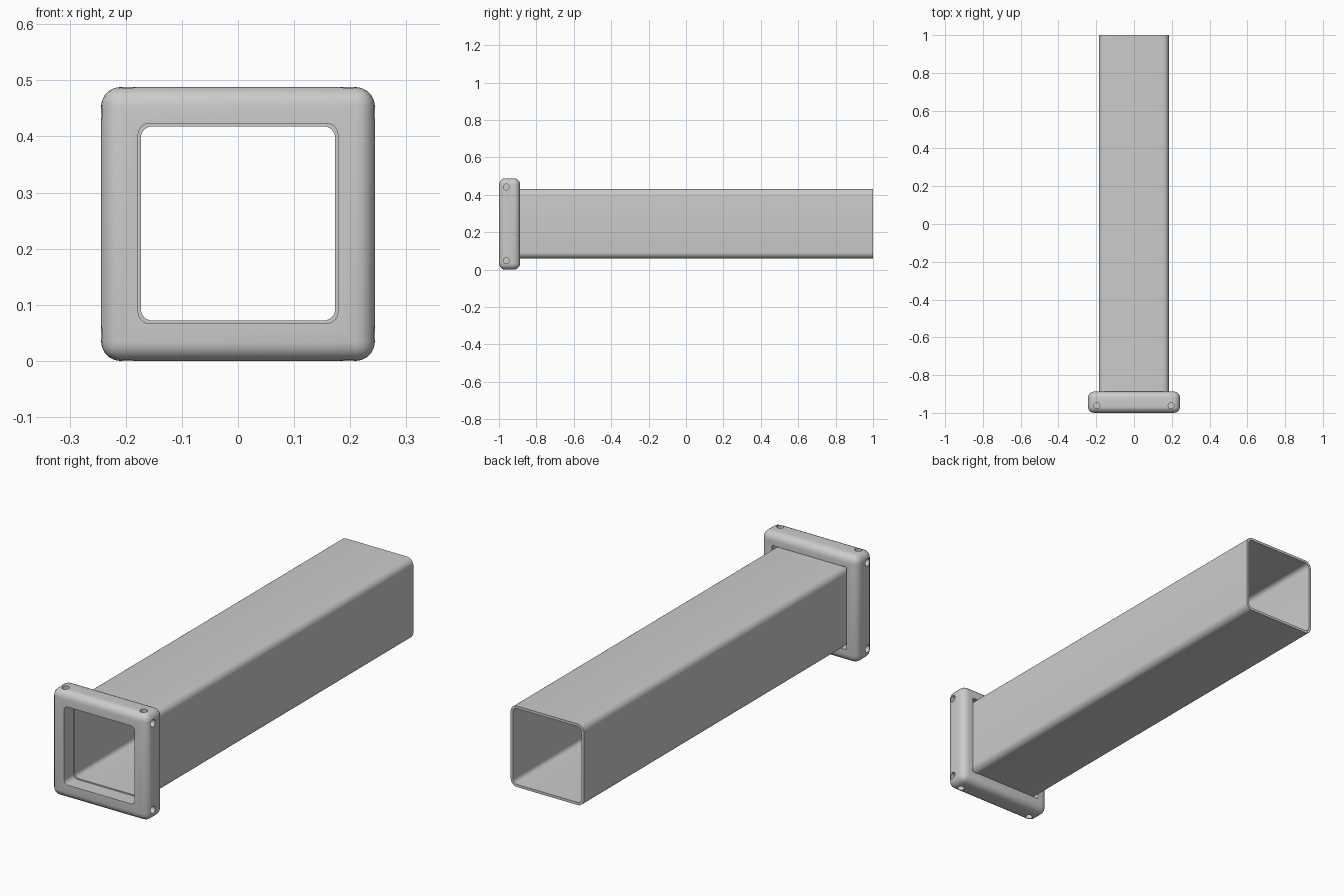
import bpy, bmesh, math
from mathutils import Vector, Matrix

if "Cube" in bpy.data.objects:
    bpy.data.objects.remove(bpy.data.objects["Cube"])

CZ = 0.245            # height of the tube axis
FRONT, BACK = -1.0, -0.887


def rounded_square(half, r, seg=6):
    """Outline in x/z, centred on the tube axis."""
    pts = []
    for q, (sx, sz) in enumerate([(1, 1), (-1, 1), (-1, -1), (1, -1)]):
        for i in range(seg + 1):
            a = math.radians(90 * (q + i / seg))
            pts.append((sx * (half - r) + r * math.cos(a),
                        CZ + sz * (half - r) + r * math.sin(a)))
    return pts


def finish(name, bm):
    bmesh.ops.recalc_face_normals(bm, faces=bm.faces)
    mesh = bpy.data.meshes.new(name)
    bm.to_mesh(mesh)
    bm.free()
    ob = bpy.data.objects.new(name, mesh)
    bpy.context.collection.objects.link(ob)
    return ob


def prism(name, pts, y0, y1):
    bm = bmesh.new()
    face = bm.faces.new([bm.verts.new((x, y0, z)) for x, z in pts])
    ext = bmesh.ops.extrude_face_region(bm, geom=[face])
    verts = [g for g in ext["geom"] if isinstance(g, bmesh.types.BMVert)]
    bmesh.ops.translate(bm, verts=verts, vec=(0, y1 - y0, 0))
    return finish(name, bm)


def activate(ob):
    bpy.ops.object.select_all(action='DESELECT')
    ob.select_set(True)
    bpy.context.view_layer.objects.active = ob


def cut(ob, cutter):
    mod = ob.modifiers.new("cut", 'BOOLEAN')
    mod.operation, mod.solver, mod.object = 'DIFFERENCE', 'EXACT', cutter
    activate(ob)
    bpy.ops.object.modifier_apply(modifier=mod.name)
    bpy.data.objects.remove(cutter)


# Tube: rounded square loops bridged into an open-ended shell
bm = bmesh.new()
loops = [[bm.verts.new((x, y, z)) for x, z in rounded_square(h, r)]
         for h, r, y in [(0.185, 0.032, -0.93), (0.185, 0.032, 1),
                         (0.173, 0.02, 1), (0.173, 0.02, -0.93)]]
n = len(loops[0])
for k in range(4):
    a, b = loops[k], loops[(k + 1) % 4]
    for i in range(n):
        j = (i + 1) % n
        bm.faces.new((a[i], a[j], b[j], b[i]))
tube = finish("square_tube", bm)

# Collar: block with rounded edges
bm = bmesh.new()
bmesh.ops.create_cube(bm, size=1)
bmesh.ops.scale(bm, verts=bm.verts, vec=(0.488, BACK - FRONT, 0.488))
bmesh.ops.translate(bm, verts=bm.verts, vec=(0, (FRONT + BACK) / 2, CZ - 0.001))
bmesh.ops.bevel(bm, geom=bm.edges[:], offset=0.034, segments=5, profile=0.5,
                affect='EDGES')
collar = finish("end_collar", bm)

# Front opening and the socket that receives the tube
cut(collar, prism("opening_cutter", rounded_square(0.178, 0.02), -1.1, -0.8))
s = 0.188
cut(collar, prism("socket_cutter",
                  [(s, CZ + s), (-s, CZ + s), (-s, CZ - s), (s, CZ - s)],
                  -0.931, -0.8))

# Blind screw holes, two on each outer side
bm = bmesh.new()
for side in range(4):
    spin = Matrix.Rotation(side * math.pi / 2, 4, 'Y')
    for x in (-0.197, 0.197):
        place = (Matrix.Translation((0, 0, CZ)) @ spin
                 @ Matrix.Translation((x, -0.961, 0.239)))
        bmesh.ops.create_cone(bm, cap_ends=True, segments=24, radius1=0.016,
                              radius2=0.016, depth=0.04, matrix=place)
cut(collar, finish("screw_hole_cutter", bm))

for ob in (tube, collar):
    activate(ob)
    bpy.ops.object.shade_smooth_by_angle(angle=math.radians(32))
